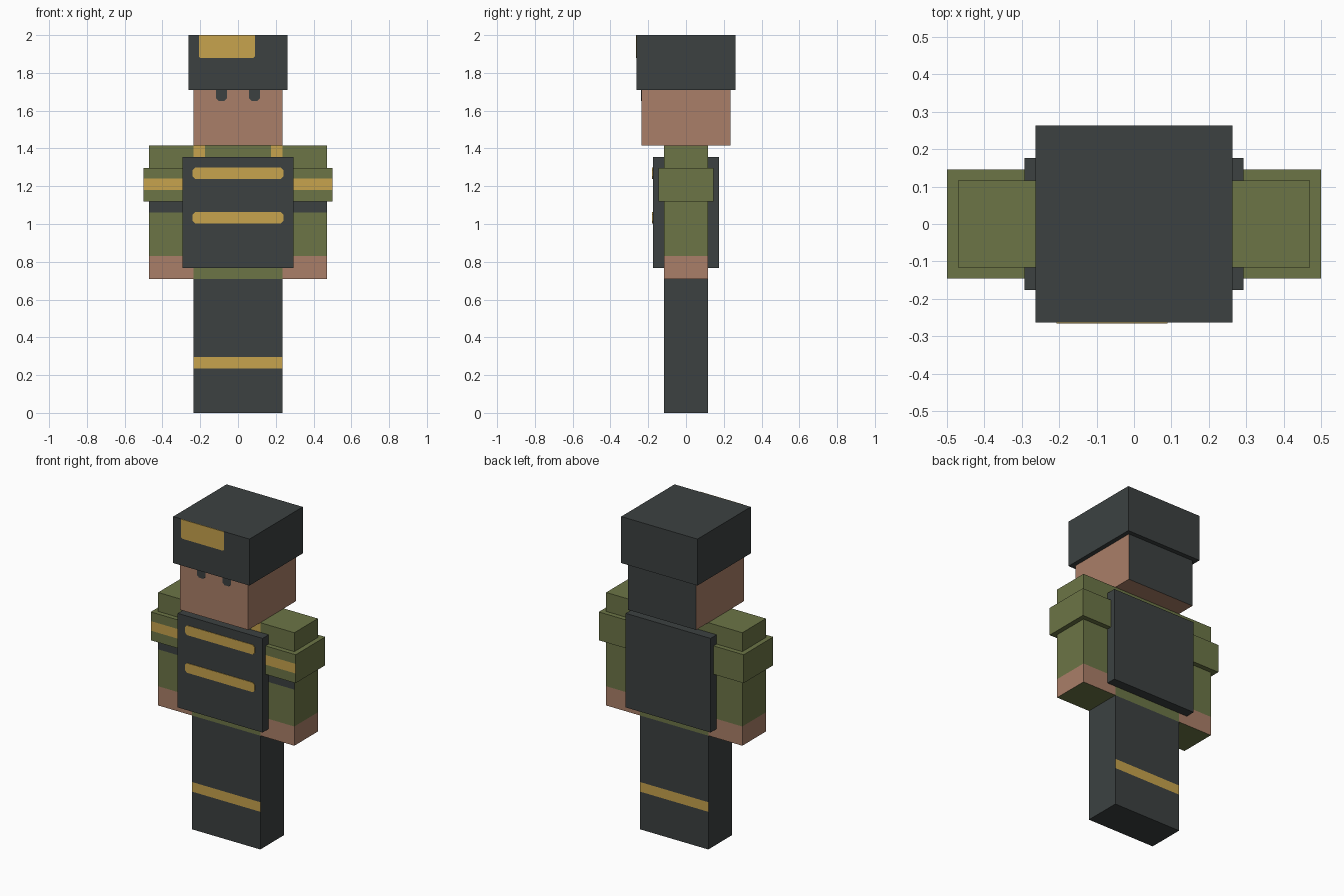
import bpy
import bmesh
from mathutils import Vector

if "Cube" in bpy.data.objects:
    bpy.data.objects.remove(bpy.data.objects["Cube"], do_unlink=True)


def make_material(name, rgb):
    mat = bpy.data.materials.new(name)
    mat.use_nodes = True
    mat.diffuse_color = (*rgb, 1)
    bsdf = next(n for n in mat.node_tree.nodes if n.type == "BSDF_PRINCIPLED")
    bsdf.inputs["Base Color"].default_value = (*rgb, 1)
    return mat


CHARCOAL = make_material("charcoal", (0.045, 0.053, 0.053))
OLIVE = make_material("olive", (0.150, 0.178, 0.061))
SKIN = make_material("skin", (0.402, 0.212, 0.138))
GOLD = make_material("gold", (0.571, 0.366, 0.074))


def finish(name, bm, mats, mirror=False):
    bmesh.ops.recalc_face_normals(bm, faces=bm.faces)
    mesh = bpy.data.meshes.new(name)
    bm.to_mesh(mesh)
    bm.free()
    for mat in mats:
        mesh.materials.append(mat)
    obj = bpy.data.objects.new(name, mesh)
    bpy.context.collection.objects.link(obj)
    if mirror:
        obj.modifiers.new("Mirror", "MIRROR").use_mirror_merge = False
    return obj


def block(name, xs, depth, zs, mats, x_cuts=(), z_cuts=(), paint=None, mirror=False):
    """Box centred in y, cut into bands whose colours follow a rule."""
    bm = bmesh.new()
    bmesh.ops.create_cube(bm, size=1)
    for v in bm.verts:
        v.co = (xs[v.co.x > 0], v.co.y * 2 * depth, zs[v.co.z > 0])
    cuts = [((x, 0, 0), (1, 0, 0)) for x in x_cuts]
    cuts += [((0, 0, z), (0, 0, 1)) for z in z_cuts]
    for point, normal in cuts:
        geom = bm.verts[:] + bm.edges[:] + bm.faces[:]
        bmesh.ops.bisect_plane(bm, geom=geom, plane_co=point, plane_no=normal)
    bm.normal_update()
    if paint:
        for f in bm.faces:
            f.material_index = paint(f.calc_center_median(), f.normal)
    return finish(name, bm, mats, mirror)


def plate(name, xs, zs, y, mat, chamfer, top_chamfer=0, mirror=False):
    """Thin painted panel on a front face, with clipped corners."""
    (x0, x1), (z0, z1), c, t = xs, zs, chamfer, top_chamfer
    outline = [(x0 + c, z0), (x1 - c, z0), (x1, z0 + c)]
    outline += [(x1, z1 - t), (x1 - t, z1), (x0 + t, z1), (x0, z1 - t)] if t else [(x1, z1), (x0, z1)]
    outline.append((x0, z0 + c))
    bm = bmesh.new()
    face = bm.faces.new([bm.verts.new((x, y, z)) for x, z in outline])
    new = bmesh.ops.extrude_face_region(bm, geom=[face])["geom"]
    moved = [g for g in new if isinstance(g, bmesh.types.BMVert)]
    bmesh.ops.translate(bm, verts=moved, vec=Vector((0, -0.003, 0)))
    return finish(name, bm, [mat], mirror)


def front(n):
    return n.y < -0.5


# Legs: one block with a gold band on front and back
block("legs", (-0.235, 0.235), 0.116, (0, 0.71), [CHARCOAL, GOLD], z_cuts=(0.235, 0.295),
      paint=lambda c, n: int(abs(n.y) > 0.5 and 0.235 < c.z < 0.295))

# Torso with gold shoulder straps on the front
block("torso", (-0.235, 0.235), 0.116, (0.71, 1.415), [OLIVE, GOLD],
      x_cuts=(-0.175, 0.175), z_cuts=(1.3,),
      paint=lambda c, n: int(front(n) and c.z > 1.3 and abs(c.x) > 0.175))


# Arms: bare hands at the bottom, dark band on the front
def paint_arm(c, n):
    if abs(n.z) < 0.5 and c.z < 0.83:
        return 1
    return 2 if front(n) and 1.06 < c.z < 1.12 else 0


block("arms", (0.235, 0.47), 0.116, (0.71, 1.415), [OLIVE, SKIN, CHARCOAL],
      z_cuts=(0.83, 1.06, 1.12), paint=paint_arm, mirror=True)

# Shoulder pads with a gold front stripe
block("shoulder_pads", (0.205, 0.5), 0.146, (1.12, 1.297), [OLIVE, GOLD], z_cuts=(1.18, 1.24),
      paint=lambda c, n: int(front(n) and 1.18 < c.z < 1.24), mirror=True)

# Vest and its two gold bars
block("vest", (-0.293, 0.293), 0.176, (0.768, 1.355), [CHARCOAL])
for part, z in (("lower", 1.003), ("upper", 1.238)):
    plate(part + "_vest_bar", (-0.24, 0.24), (z, z + 0.06), -0.176, GOLD, 0.013, 0.013)

# Head: skin with dark hair covering the back
block("head", (-0.235, 0.235), 0.235, (1.415, 1.88), [SKIN, CHARCOAL],
      paint=lambda c, n: int(n.y > 0.5))
plate("eyes", (0.059, 0.117), (1.652, 1.715), -0.235, CHARCOAL, 0.014, mirror=True)

# Cap with an off-centre gold badge
block("cap", (-0.263, 0.263), 0.263, (1.71, 2), [CHARCOAL])
plate("cap_badge", (-0.207, 0.089), (1.88, 2), -0.263, GOLD, 0.007)
